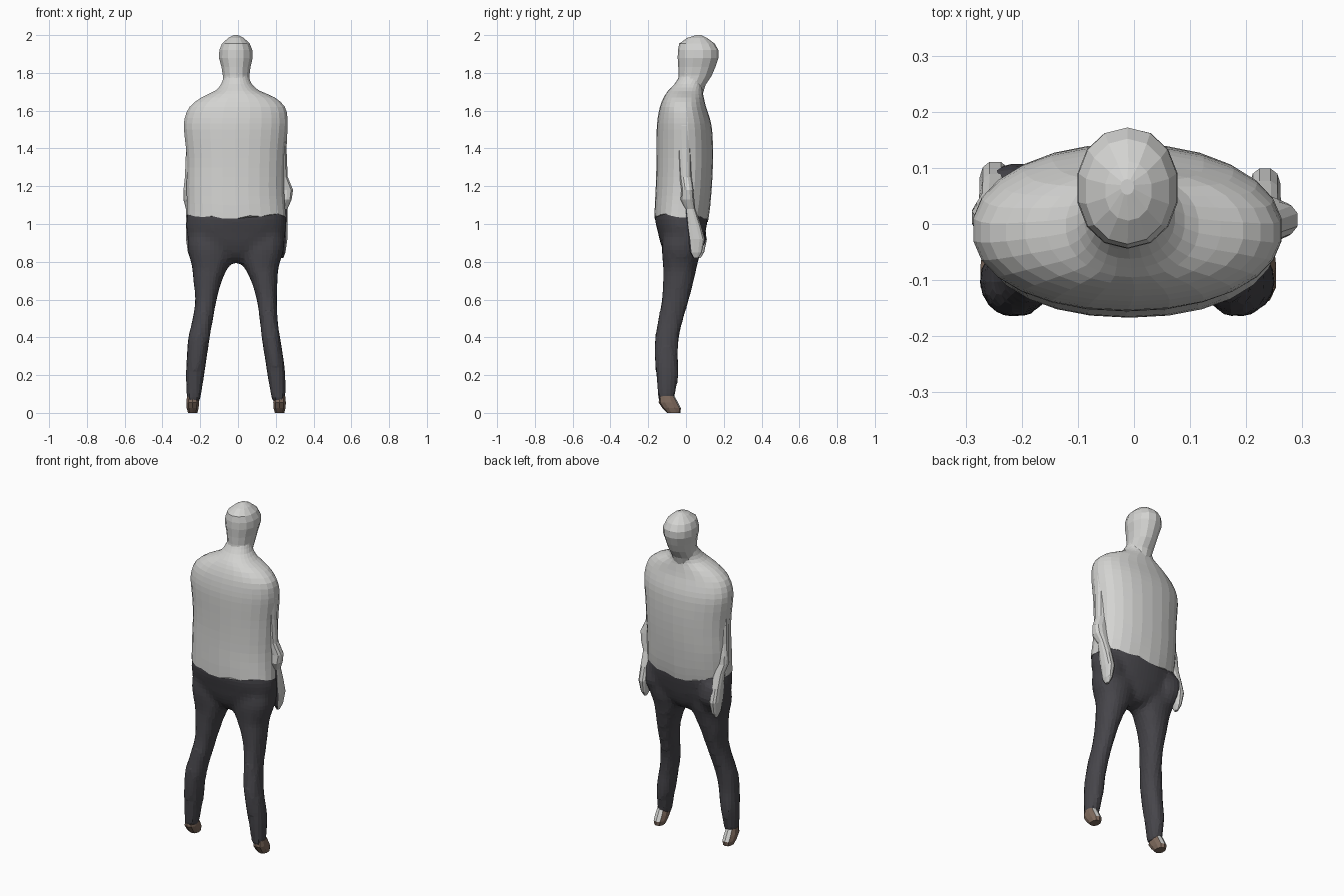
import bpy, bmesh, math


def material(name, rgb):
    m = bpy.data.materials.new(name)
    m.diffuse_color = (*rgb, 1)
    return m


GREY = material("light grey", (0.65, 0.65, 0.635))
DARK = material("charcoal", (0.062, 0.06, 0.069))
BROWN = material("shoe brown", (0.21, 0.145, 0.11))


def smooth(rings, steps):
    """Catmull-Rom interpolation between cross-sections."""
    out = []
    for i in range(len(rings) - 1):
        p0, p1 = rings[max(i - 1, 0)], rings[i]
        p2, p3 = rings[i + 1], rings[min(i + 2, len(rings) - 1)]
        for s in range(steps):
            t = s / steps
            out.append([0.5 * (2 * b + (c - a) * t + (2 * a - 5 * b + 4 * c - d) * t * t
                               + (3 * b - a - 3 * c + d) * t ** 3)
                        for a, b, c, d in zip(p0, p1, p2, p3)])
    return out + [list(rings[-1])]


def loft(name, rings, sides, mats, steps=1, power=2.0, lift=None, rule=None):
    """Skin oval cross-sections given as (z, x min, x max, y min, y max)."""
    bm = bmesh.new()
    loops = []
    for z, x0, x1, y0, y1 in smooth(rings, steps):
        loop = []
        for k in range(sides):
            a = 2 * math.pi * (k + 0.5) / sides
            c, s = math.cos(a), math.sin(a)
            x = (x0 + x1) / 2 + (x1 - x0) / 2 * math.copysign(abs(c) ** (2 / power), c)
            y = (y0 + y1) / 2 + (y1 - y0) / 2 * math.copysign(abs(s) ** (2 / power), s)
            loop.append(bm.verts.new((x, y, z + (lift(x, y, z) if lift else 0))))
        loops.append(loop)
    for a, b in zip(loops, loops[1:]):
        for k in range(sides):
            n = (k + 1) % sides
            bm.faces.new((a[k], a[n], b[n], b[k]))
    bm.faces.new(loops[0])
    bm.faces.new(loops[-1])
    bmesh.ops.recalc_face_normals(bm, faces=bm.faces)
    if rule:
        for f in bm.faces:
            f.material_index = rule(f)
    me = bpy.data.meshes.new(name)
    bm.to_mesh(me)
    bm.free()
    for m in mats:
        me.materials.append(m)
    ob = bpy.data.objects.new(name, me)
    bpy.context.collection.objects.link(ob)
    return ob


def hem(x, y, z):
    """Wavy hem that sits lower at the back and fades out away from the waist."""
    fade = max(0, 1 - abs(z - 1.03) / 0.12)
    return fade * (-0.06 * y + 0.011 * math.sin(14 * x - 0.9) + 0.007 * math.sin(38 * x))


# Shirt
loft("shirt", [
    (1.03, -0.272, 0.256, -0.167, 0.116), (1.10, -0.272, 0.25, -0.165, 0.128),
    (1.20, -0.274, 0.245, -0.16, 0.137), (1.30, -0.272, 0.247, -0.157, 0.142),
    (1.40, -0.277, 0.252, -0.156, 0.143), (1.50, -0.288, 0.263, -0.155, 0.138),
    (1.56, -0.284, 0.264, -0.15, 0.126), (1.62, -0.258, 0.25, -0.138, 0.106),
    (1.67, -0.195, 0.196, -0.118, 0.094), (1.705, -0.122, 0.116, -0.095, 0.088),
    (1.74, -0.09, 0.074, -0.062, 0.09), (1.78, -0.076, 0.058, -0.036, 0.105)],
    26, [GREY], 2, 2.15, hem)

# Neck and head, with the chin reaching down at the back
loft("head", [
    (1.685, -0.07, 0.05, -0.05, 0.088), (1.735, -0.082, 0.062, -0.044, 0.103),
    (1.785, -0.082, 0.062, -0.04, 0.136), (1.83, -0.089, 0.068, -0.041, 0.155),
    (1.88, -0.103, 0.08, -0.044, 0.172), (1.92, -0.101, 0.078, -0.043, 0.172),
    (1.955, -0.087, 0.064, -0.036, 0.152), (1.985, -0.052, 0.032, 0.006, 0.112),
    (2.0, -0.024, 0.0, 0.052, 0.08)], 14, [GREY], 1, 2.1)

# Trouser hips, tucked just inside the shirt
trousers = [loft("trousers", [
    (0.795, -0.035, 0.015, -0.065, 0.03), (0.82, -0.11, 0.09, -0.1, 0.06),
    (0.88, -0.235, 0.215, -0.13, 0.085), (0.96, -0.274, 0.254, -0.15, 0.104),
    (1.03, -0.273, 0.256, -0.166, 0.116), (1.08, -0.265, 0.246, -0.16, 0.112)],
    26, [DARK], 2, 2.15)]

# Trouser legs: height, outer x and inner x for each side, y range
LEG = [
    (0.06, (-0.272, -0.2), (0.252, 0.18), -0.149, -0.063),
    (0.20, (-0.277, -0.178), (0.252, 0.155), -0.16, -0.038),
    (0.30, (-0.272, -0.163), (0.24, 0.14), -0.167, -0.042),
    (0.40, (-0.265, -0.148), (0.224, 0.124), -0.165, -0.036),
    (0.50, (-0.241, -0.13), (0.21, 0.113), -0.148, -0.012),
    (0.60, (-0.227, -0.112), (0.208, 0.098), -0.13, 0.018),
    (0.70, (-0.238, -0.084), (0.21, 0.068), -0.123, 0.043),
    (0.78, (-0.246, -0.048), (0.218, 0.028), -0.123, 0.06),
    (0.87, (-0.27, -0.02), (0.248, 0.0), -0.13, 0.08),
    (0.95, (-0.265, -0.02), (0.245, 0.0), -0.12, 0.07)]
for side, col in (("left", 1), ("right", 2)):
    trousers.append(loft(side + "_trouser_leg", [
        (r[0], min(r[col]), max(r[col]), r[3], r[4]) for r in LEG],
        14, [DARK], 2, 2.25))

# Cloth folds joining the hips to the hands
for side, x0, x1, y1 in (("left", -0.268, -0.14, 0.112), ("right", 0.13, 0.25, 0.09)):
    trousers.append(loft(side + "_hip_fold", [
        (0.86, x0 + 0.02, x1 - 0.02, -0.02, y1 - 0.03), (0.92, x0, x1, -0.04, y1),
        (1.0, x0, x1, -0.04, y1 - 0.01), (1.03, x0 + 0.01, x1, -0.04, y1 - 0.035)],
        12, [DARK], 1, 3.2))

# Fuse hips, legs and folds into one pair of trousers
bpy.ops.object.select_all(action='DESELECT')
for ob in trousers:
    ob.select_set(True)
bpy.context.view_layer.objects.active = trousers[0]
bpy.ops.object.join()
fuse = trousers[0].modifiers.new("fuse", 'REMESH')
fuse.mode = 'VOXEL'
fuse.voxel_size = 0.023
relax = trousers[0].modifiers.new("relax", 'SMOOTH')
relax.factor = 0.5
relax.iterations = 2


# Shoes with raised heels and pale fronts
def shoe_rule(f):
    return 1 if f.normal.y > 0.45 and f.calc_center_median().z > 0.035 else 0


for side, c in (("left", -0.24), ("right", 0.22)):
    loft(side + "_shoe", [
        (0.0, c - 0.026, c + 0.026, -0.1, -0.03), (0.025, c - 0.033, c + 0.033, -0.125, -0.027),
        (0.055, c - 0.035, c + 0.035, -0.145, -0.042), (0.09, c - 0.031, c + 0.031, -0.14, -0.062)],
        10, [BROWN, GREY], 1, 2.3, rule=shoe_rule)


# Arms and hands lying flat against the body, trouser-coloured at the front of the hand
def arm_rule(f):
    return 1 if f.normal.y < -0.6 and f.calc_center_median().z < 1.04 else 0


ARM = [
    (0.82, 0.226, 0.24, 0.04, 0.065), (0.85, 0.215, 0.252, 0.022, 0.085),
    (0.92, 0.205, 0.262, 0.012, 0.1), (1.00, 0.205, 0.262, 0.002, 0.078),
    (1.08, 0.205, 0.263, -0.005, 0.05), (1.13, 0.2, 0.285, -0.03, 0.045),
    (1.18, 0.19, 0.293, -0.025, 0.04), (1.25, 0.18, 0.264, -0.035, 0.03),
    (1.40, 0.18, 0.258, -0.045, 0.028), (1.52, 0.18, 0.264, -0.05, 0.03),
    (1.59, 0.17, 0.235, -0.04, 0.02)]
loft("right_arm", ARM, 12, [GREY, DARK], 1, 2.6, rule=arm_rule)
loft("left_arm", [(z, -min(x1, 0.272) - (0.014 if z < 1.1 else 0.018), -x0 - 0.014,
                   y0 + 0.01, y1 + (0.012 if z < 1.1 else 0))
                  for z, x0, x1, y0, y1 in ARM], 12, [GREY, DARK], 1, 2.6, rule=arm_rule)
